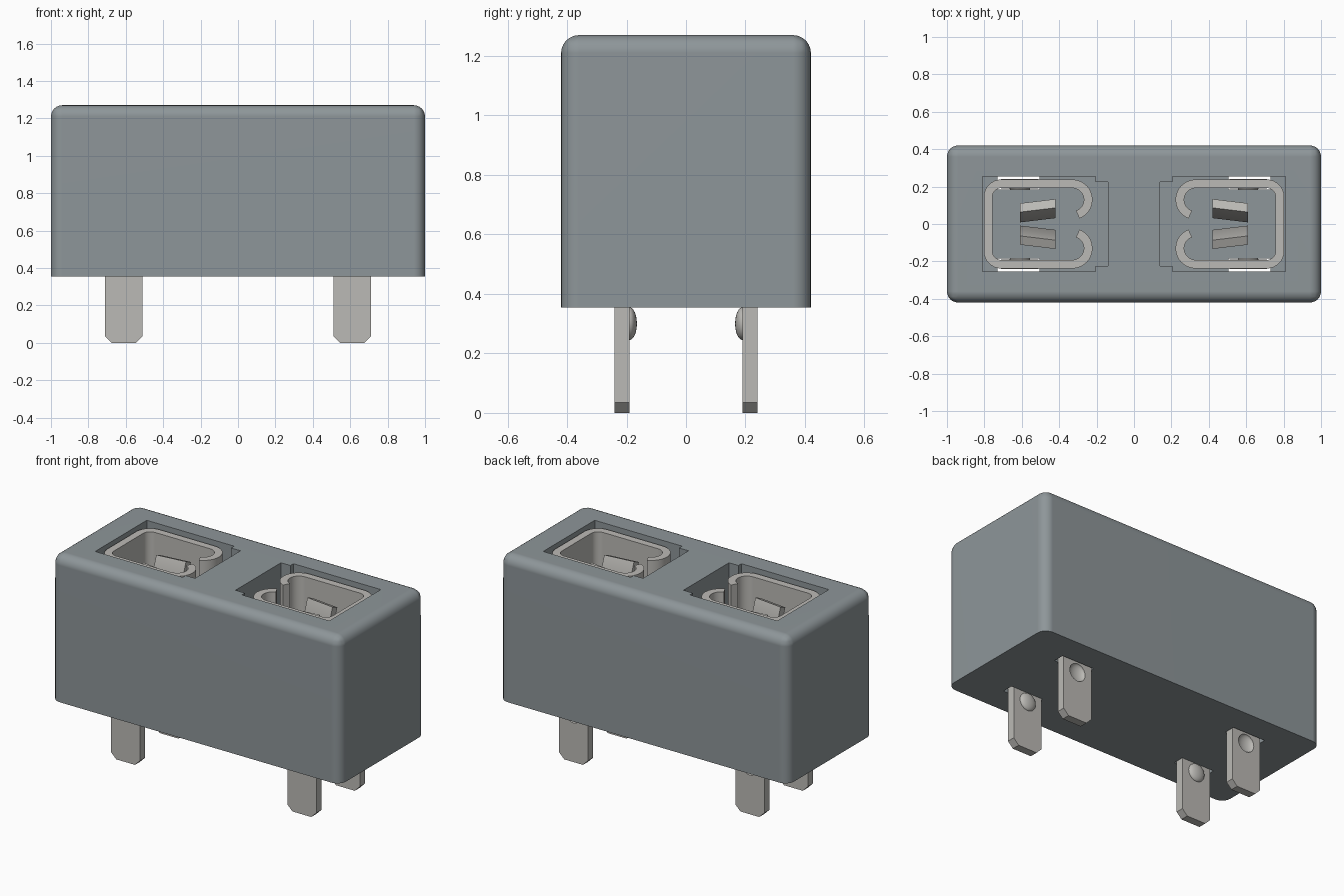
import bpy, bmesh, math
from mathutils import Vector

if "Cube" in bpy.data.objects:
    bpy.data.objects.remove(bpy.data.objects["Cube"], do_unlink=True)


def material(name, rgb):
    m = bpy.data.materials.new(name)
    m.use_nodes = True
    m.diffuse_color = (*rgb, 1)
    m.node_tree.nodes["Principled BSDF"].inputs["Base Color"].default_value = (*rgb, 1)
    return m


GREY = material("grey plastic", (0.27, 0.305, 0.32))
METAL = material("tin metal", (0.5, 0.49, 0.465))
SIDES = ((1, "left"), (-1, "right"))
ENDS = ((-1, "front"), (1, "back"))


def finish(name, bm, mat, flip=(1, 1)):
    """Mirror the mesh where asked and make it an object."""
    for v in bm.verts:
        v.co.x *= flip[0]
        v.co.y *= flip[1]
    bmesh.ops.recalc_face_normals(bm, faces=bm.faces)
    mesh = bpy.data.meshes.new(name)
    bm.to_mesh(mesh)
    bm.free()
    mesh.materials.append(mat)
    obj = bpy.data.objects.new(name, mesh)
    bpy.context.collection.objects.link(obj)
    return obj


def prism(pts, lo, hi, place):
    """Extrude a flat outline from lo to hi; place maps (u, v, w) to xyz."""
    bm = bmesh.new()
    rings = [[bm.verts.new(place(u, v, w)) for u, v in pts] for w in (lo, hi)]
    for ring in rings:
        bm.faces.new(ring)
    n = len(pts)
    for i in range(n):
        j = (i + 1) % n
        bm.faces.new((rings[0][i], rings[0][j], rings[1][j], rings[1][i]))
    return bm


def along_x(u, v, w):
    return (w, u, v)


def along_y(u, v, w):
    return (u, w, v)


def along_z(u, v, w):
    return (u, v, w)


def rect(x0, x1, y0, y1):
    return [(x0, y0), (x1, y0), (x1, y1), (x0, y1)]


def ellipsoid(center):
    bm = bmesh.new()
    bmesh.ops.create_uvsphere(bm, u_segments=24, v_segments=12, radius=1)
    for v in bm.verts:
        v.co = Vector((v.co.x * 0.055, v.co.y * 0.025, v.co.z * 0.055)) + Vector(center)
    return bm


def cut(obj, cutter):
    cutter.hide_render = True
    mod = obj.modifiers.new("cut", "BOOLEAN")
    mod.operation = "DIFFERENCE"
    mod.solver = "EXACT"
    mod.object = cutter
    bpy.context.view_layer.objects.active = obj
    bpy.ops.object.modifier_apply(modifier=mod.name)
    bpy.data.objects.remove(cutter, do_unlink=True)


def arc(cx, cy, r, a0, a1, steps):
    angles = [math.radians(a0 + (a1 - a0) * i / steps) for i in range(steps + 1)]
    return [(cx + r * math.cos(a), cy + r * math.sin(a)) for a in angles]


def ribbon(path, half):
    """Outline of a strip of constant thickness along a path."""
    left, right = [], []
    for i, p in enumerate(path):
        a, b = path[max(i - 1, 0)], path[min(i + 1, len(path) - 1)]
        d = Vector((b[0] - a[0], b[1] - a[1])).normalized() * half
        left.append((p[0] - d.y, p[1] + d.x))
        right.append((p[0] + d.y, p[1] - d.x))
    return left + right[::-1]


parts = []

# Housing: block rounded on every edge except around the base
BASE, TOP, FLOOR = 0.355, 1.27, 0.46
bm = prism(rect(-1, 1, -0.42, 0.42), BASE, TOP, along_z)
edges = [e for e in bm.edges if max(v.co.z for v in e.verts) > BASE + 0.1]
bmesh.ops.bevel(bm, geom=edges, offset=0.06, segments=6, profile=0.5, affect="EDGES")
housing = finish("housing", bm, GREY)
parts.append(housing)

# Stepped pockets, and slots through the floor for the legs
half_pocket = [(0.14, 0.225), (0.205, 0.225), (0.205, 0.255), (0.81, 0.255)]
pocket = half_pocket + [(x, -y) for x, y in reversed(half_pocket)]
for sx, side in SIDES:
    cut(housing, finish("pocket_cutter", prism(pocket, FLOOR, 1.5, along_z), GREY, (sx, 1)))
    for sy, end in ENDS:
        slot = prism(rect(0.505, 0.73, 0.185, 0.255), 0.3, 0.5, along_z)
        cut(housing, finish("slot_cutter", slot, GREY, (sx, sy)))

# Outlines of the metal parts
half_clip = arc(0.33, 0.13, 0.085, 250, 90, 14) + arc(0.71, 0.145, 0.07, 90, 0, 8)
clip = ribbon(half_clip + [(x, -y) for x, y in reversed(half_clip)], 0.023)
leg_outline = [(0.545, 0), (0.675, 0), (0.71, 0.035), (0.71, 0.7),
               (0.51, 0.7), (0.51, 0.035)]
tongue = [(0.03, FLOOR), (0.02, 1.03), (0.075, 1.18),
          (0.122, 1.16), (0.07, 1.02), (0.08, FLOOR)]

for sx, side in SIDES:
    # Curled clip lining the pocket
    parts.append(finish(f"{side}_clip", prism(clip, 0.6, 1.245, along_z), METAL, (sx, 1)))
    for sy, end in ENDS:
        flip = (sx, sy)
        # Flared spring tongue, opening toward the curled end
        bm = prism(tongue, 0.42, 0.61, along_x)
        for v in bm.verts:
            v.co.y -= (v.co.x - 0.515) * 0.12
        parts.append(finish(f"{side}_{end}_tongue", bm, METAL, flip))
        # Leg with a pressed dimple: dent outside, bump inside
        leg = finish(f"{side}_{end}_leg", prism(leg_outline, 0.19, 0.24, along_y), METAL, flip)
        cut(leg, finish("dent_cutter", ellipsoid((0.61, 0.24, 0.3)), METAL, flip))
        bm = ellipsoid((0.61, 0.19, 0.3))
        outer = [v for v in bm.verts if v.co.y > 0.191]
        bmesh.ops.delete(bm, geom=outer, context="VERTS")
        bump = finish(f"{side}_{end}_bump", bm, METAL, flip)
        parts += [leg, bump]

# Smooth the rounded surfaces and keep flat faces flat
bpy.ops.object.select_all(action="DESELECT")
for obj in parts:
    obj.select_set(True)
bpy.context.view_layer.objects.active = housing
bpy.ops.object.shade_smooth_by_angle(angle=math.radians(30))
for obj in parts:
    mod = obj.modifiers.new("flat_faces", "WEIGHTED_NORMAL")
    mod.keep_sharp = True
